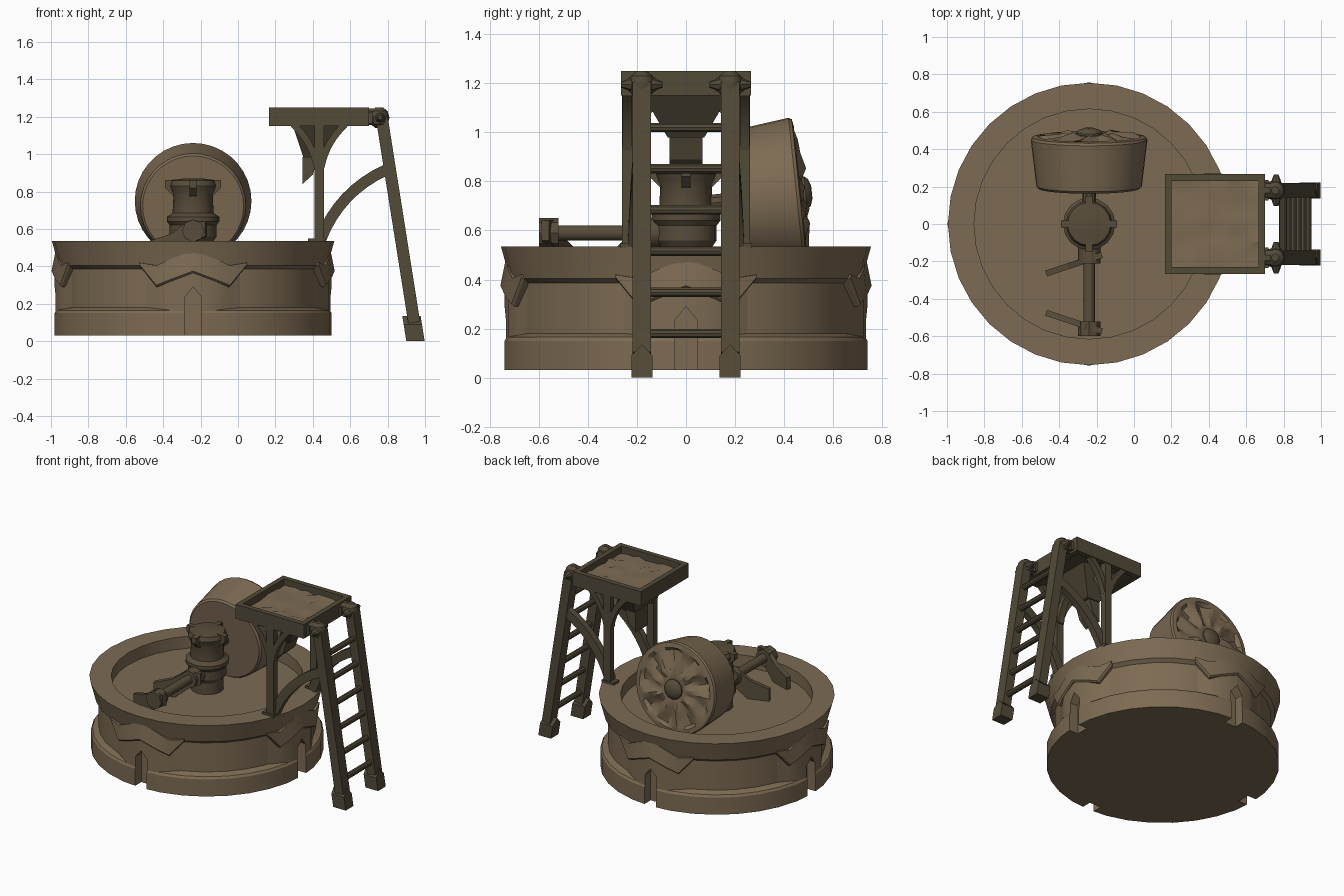
import bpy, bmesh, math, random
from mathutils import Vector, Matrix

if "Cube" in bpy.data.objects:
    bpy.data.objects.remove(bpy.data.objects["Cube"])

random.seed(4)
CX = -0.24  # centre of the round base


def material(name, rgb):
    m = bpy.data.materials.new(name)
    m.diffuse_color = (*rgb, 1)
    m.use_nodes = True
    m.node_tree.nodes["Principled BSDF"].inputs["Base Color"].default_value = m.diffuse_color
    return m


STONE = material("stone", (0.205, 0.147, 0.087))
TIMBER = material("timber", (0.085, 0.069, 0.040))
OAK = material("dark oak", (0.098, 0.074, 0.043))


def build(name, verts, faces, mat, matrix=None, smooth=True):
    me = bpy.data.meshes.new(name)
    me.from_pydata([tuple(v) for v in verts], [], faces)
    if matrix:
        me.transform(matrix)
    bm = bmesh.new()
    bm.from_mesh(me)
    bmesh.ops.remove_doubles(bm, verts=bm.verts, dist=1e-5)
    bmesh.ops.recalc_face_normals(bm, faces=bm.faces)
    bm.to_mesh(me)
    bm.free()
    me.materials.append(mat)
    ob = bpy.data.objects.new(name, me)
    bpy.context.collection.objects.link(ob)
    bpy.ops.object.select_all(action='DESELECT')
    ob.select_set(True)
    bpy.context.view_layer.objects.active = ob
    if smooth:
        bpy.ops.object.shade_smooth_by_angle(angle=math.radians(32))
    return ob


def grid_faces(rows, cols, wrap_rows=False, wrap_cols=False):
    return [(i * cols + j, i * cols + (j + 1) % cols,
             (i + 1) % rows * cols + (j + 1) % cols, (i + 1) % rows * cols + j)
            for i in range(rows - (not wrap_rows)) for j in range(cols - (not wrap_cols))]


def lathe(name, profile, n, mat, matrix, wave=lambda r, z, a: z):
    """Closed solid of revolution about local z; profile runs bottom to top."""
    verts = []
    for r, z in profile:
        for j in range(n):
            a = 2 * math.pi * j / n
            verts.append((r * math.cos(a), r * math.sin(a), wave(r, z, a)))
    faces = grid_faces(len(profile), n, wrap_cols=True)
    faces += [tuple(range(n)), tuple(range(len(verts) - n, len(verts)))]
    return build(name, verts, faces, mat, matrix)


def rod(name, p, q, r, n, mat, r2=None):
    p, q = Vector(p), Vector(q)
    m = Matrix.Translation(p) @ (q - p).to_track_quat('Z', 'Y').to_matrix().to_4x4()
    return lathe(name, [(r, 0), (r2 or r, (q - p).length)], n, mat, m)


def box(name, lo, hi, mat):
    v = [(x, y, z) for x in (lo[0], hi[0]) for y in (lo[1], hi[1]) for z in (lo[2], hi[2])]
    f = [(0, 1, 3, 2), (4, 6, 7, 5), (0, 4, 5, 1), (2, 3, 7, 6), (0, 2, 6, 4), (1, 5, 7, 3)]
    return build(name, v, f, mat, smooth=False)


def beam(name, p0, p1, p2, normal, width, thick, mat, steps=8):
    """Rectangular bar along a quadratic curve."""
    p0, p1, p2, n = Vector(p0), Vector(p1), Vector(p2), Vector(normal)
    verts = []
    for i in range(steps + 1):
        t = i / steps
        c = p0 * (1 - t) ** 2 + p1 * 2 * t * (1 - t) + p2 * t * t
        side = ((p1 - p0) * (1 - t) + (p2 - p1) * t).cross(n).normalized() * thick / 2
        w = n * width / 2
        verts += [c + side + w, c + side - w, c - side - w, c - side + w]
    last = 4 * steps
    faces = grid_faces(steps + 1, 4, wrap_cols=True)
    faces += [(0, 1, 2, 3), (last, last + 1, last + 2, last + 3)]
    return build(name, verts, faces, mat)


def prism(name, pts, lo, hi, mat, matrix=None):
    """Extrude a (y, z) outline along x."""
    n = len(pts)
    verts = [(lo, *p) for p in pts] + [(hi, *p) for p in pts]
    faces = grid_faces(2, n, wrap_cols=True) + [tuple(range(n)), tuple(range(n, 2 * n))]
    return build(name, verts, faces, mat, matrix, smooth=False)


def spin(a):
    return Matrix.Translation((CX, 0, 0)) @ Matrix.Rotation(a, 4, 'Z')


def carve(target, cutter):
    mod = target.modifiers.new("niche", 'BOOLEAN')
    mod.operation, mod.object = 'DIFFERENCE', cutter
    bpy.context.view_layer.objects.active = target
    bpy.ops.object.modifier_apply(modifier=mod.name)


# round stone base with a sunken grinding floor
base = lathe("stone_base", [(0.745, 0.03), (0.745, 0.15), (0.735, 0.165), (0.695, 0.18), (0.695, 0.385),
                            (0.72, 0.405), (0.745, 0.5), (0.755, 0.535), (0.615, 0.535), (0.615, 0.45)],
             32, STONE, spin(0))

# gabled panels with pointed niches on four sides
COLS = [(-0.30, 0.40, 0.42, 0.69), (-0.20, 0.29, 0.405, 0.71), (-0.12, 0.32, 0.44, 0.735),
        (0, 0.365, 0.485, 0.74),
        (0.12, 0.32, 0.44, 0.735), (0.20, 0.29, 0.405, 0.71), (0.30, 0.40, 0.42, 0.69)]
for k in range(4):
    verts = []
    for u, low, high, r in COLS:
        a = u / 0.74
        out = 0.757 - 0.09 * abs(u)
        for rr, z in ((0.65, 0.1), (r, 0.1), (r, low), (out - 0.01, low), (out, low + 0.01),
                      (0.735, high), (0.65, high)):
            verts.append((rr * math.cos(a), rr * math.sin(a), z))
    n = 7
    faces = grid_faces(len(COLS), n, wrap_cols=True) + [tuple(range(n)), tuple(range(6 * n, 7 * n))]
    panel = build("gable_panel", verts, faces, STONE, spin(k * math.pi / 2))
    niche = prism("niche_cutter", [(-0.045, -0.1), (0.045, -0.1), (0.045, 0.235), (0, 0.29), (-0.045, 0.235)],
                  0.672, 0.9, STONE, spin(k * math.pi / 2))
    carve(base, niche)
    carve(panel, niche)
    bpy.data.objects.remove(niche)


# millstone, leaning inward, with a chipped outer face
def chipped(r, z, a):
    if 0.1 < r < 0.27 and z > 0.2:
        return z + 0.016 * math.cos(9 * a + 14 * r) + 0.007 * math.sin(5 * a)
    return z


lean = Matrix.Translation((CX, 0.19, 0.722)) @ Matrix.Rotation(math.radians(-84), 4, 'X')
lathe("millstone", [(0.27, 0), (0.282, 0.012), (0.312, 0.262), (0.305, 0.275), (0.275, 0.28), (0.255, 0.27),
                    (0.19, 0.275), (0.13, 0.29), (0.09, 0.29)], 36, STONE, lean, chipped)
lathe("millstone_hub", [(0.068, 0.27), (0.068, 0.3), (0.055, 0.315), (0.025, 0.325)], 12, OAK, lean)
rod("millstone_axle", (CX, 0.05, 0.705), (CX, 0.22, 0.725), 0.036, 10, OAK)

# central post with collars and a four-pronged crown
lathe("centre_post", [(0.105, 0.44), (0.105, 0.53), (0.125, 0.56), (0.125, 0.62), (0.14, 0.64), (0.14, 0.665),
                      (0.11, 0.685), (0.105, 0.78), (0.118, 0.81), (0.125, 0.83), (0.115, 0.86), (0.05, 0.87)],
      16, OAK, spin(0))
for k in range(4):
    m = spin(k * math.pi / 2) @ Matrix.Rotation(math.pi / 2, 4, 'Z')
    prism("crown_prong", [(0.08, 0.76), (0.11, 0.78), (0.15, 0.82), (0.15, 0.86), (0.08, 0.865)],
          -0.018, 0.018, OAK, m)

# sweep arm with two scraper blades
rod("sweep_arm", (CX, 0, 0.59), (CX, -0.56, 0.59), 0.031, 12, OAK)
rod("arm_collar", (CX, -0.09, 0.59), (CX, -0.21, 0.59), 0.06, 12, OAK)
rod("arm_end_cap", (CX, -0.52, 0.59), (CX, -0.6, 0.59), 0.06, 8, OAK)
for sx, sy, ex, ey in ((-0.20, -0.175, -0.47, -0.265), (-0.20, -0.565, -0.47, -0.475)):
    d = Vector((ex - sx, ey - sy, 0))
    m = Matrix.Translation((sx, sy, 0)) @ Matrix.Rotation(math.atan2(d.y, d.x) - math.pi / 2, 4, 'Z')
    prism("scraper_blade", [(-0.03, 0.56), (0.04, 0.53), (0.14, 0.45), (d.length, 0.45), (d.length, 0.535),
                            (0.16, 0.575), (0.06, 0.645), (-0.03, 0.64)], -0.016, 0.016, OAK, m)

# raised tray with a heap of grain
for s in (-1, 1):
    box("tray_side", (0.165, s * 0.248 - 0.018, 1.15), (0.70, s * 0.248 + 0.018, 1.25), TIMBER)
    xc = 0.4325 + s * 0.25
    box("tray_end", (xc - 0.0175, -0.23, 1.15), (xc + 0.0175, 0.23, 1.25), TIMBER)
box("tray_floor", (0.19, -0.24, 1.155), (0.68, 0.24, 1.175), TIMBER)
N = 11
heap = [(0.195 + 0.475 * i / (N - 1), -0.235 + 0.47 * j / (N - 1), 1.205 + random.uniform(-0.009, 0.009))
        for i in range(N) for j in range(N)]
build("grain_surface", heap, grid_faces(N, N), STONE)

# hopper funnel and spout under the tray
rings = [(0.29, 0.57, 0.18, 1.16), (0.35, 0.45, 0.075, 0.98)]
hv = [p for a, b, w, z in rings for p in ((a, -w, z), (b, -w, z), (b, w, z), (a, w, z))]
build("hopper", hv, grid_faces(2, 4, wrap_cols=True) + [(0, 1, 2, 3), (4, 5, 6, 7)], TIMBER, smooth=False)
hv = [(x, y, z) for y in (-0.068, 0.068) for x, z in ((0.345, 0.985), (0.345, 0.84), (0.40, 0.89), (0.43, 0.985))]
build("spout", hv, grid_faces(2, 4, wrap_cols=True) + [(0, 1, 2, 3), (4, 5, 6, 7)], TIMBER, smooth=False)

# supports and ladder, mirrored left and right
for s in (-1, 1):
    y = s * 0.24
    box("support_post", (0.408, y - 0.022, 0.53), (0.46, y + 0.022, 1.16), TIMBER)
    box("support_foot", (0.375, y - 0.03, 0.53), (0.47, y + 0.03, 0.55), TIMBER)
    for e in (-1, 1):
        beam("tray_brace", (0.434 + e * 0.01, y, 0.93), (0.434 + e * 0.04, y, 1.07), (0.434 + e * 0.14, y, 1.16),
             (0, 1, 0), 0.04, 0.036, TIMBER)
    beam("cross_brace", (0.434, s * 0.225, 0.92), (0.434, s * 0.2, 1.08), (0.434, s * 0.08, 1.16),
         (1, 0, 0), 0.045, 0.036, TIMBER)
    beam("long_brace", (0.44, s * 0.215, 0.54), (0.54, s * 0.205, 0.80), (0.79, s * 0.19, 0.915),
         (0, 1, 0), 0.045, 0.06, TIMBER)
    y = s * 0.18
    beam("ladder_rail", (0.768, y, 1.2), (0.855, y, 0.65), (0.942, y, 0.1), (0, 1, 0), 0.076, 0.064, TIMBER, 1)
    shear = Matrix(((1, 0, -0.16, 0), (0, 1, 0, y), (0, 0, 1, 0), (0, 0, 0, 1)))
    prism("ladder_foot", [(-0.043, 0), (0.043, 0), (0.043, 0.09), (0, 0.135), (-0.043, 0.09)],
          0.90, 0.998, TIMBER, shear)
    rod("ladder_hook", (0.67, y, 1.2), (0.765, y, 1.2), 0.046, 10, TIMBER)
    lathe("ladder_knuckle", [(0.02, -0.055), (0.045, -0.035), (0.055, 0), (0.045, 0.035), (0.02, 0.055)],
          12, TIMBER, Matrix.Translation((0.755, y, 1.195)))
    box("hook_plate", (0.695, y - 0.055, 1.165), (0.72, y + 0.055, 1.225), TIMBER)
    for e in (-1, 1):
        rod("knuckle_pin", (0.76, y, 1.195), (0.76, y + e * 0.085, 1.195), 0.045, 8, TIMBER, 0.012)
for i in range(6):
    z = 0.18 + 0.168 * i
    x = 0.768 + (1.2 - z) * 0.158
    rod("ladder_rung", (x, -0.17, z), (x, 0.17, z), 0.02, 10, TIMBER)
